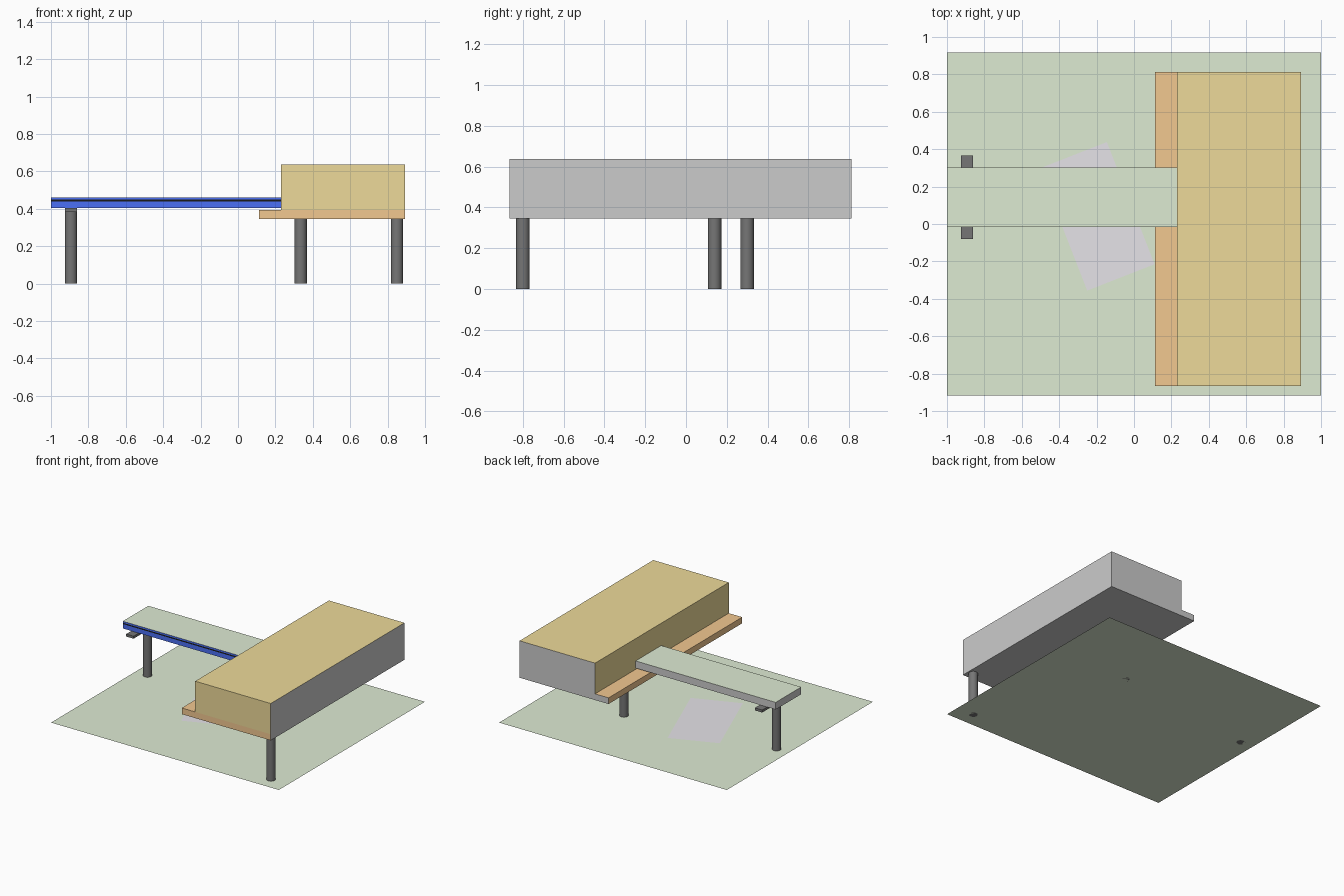
import bpy, bmesh
from mathutils import Vector

if "Cube" in bpy.data.objects:
    bpy.data.objects.remove(bpy.data.objects["Cube"])


def material(name, r, g, b):
    m = bpy.data.materials.new(name)
    m.diffuse_color = (r, g, b, 1)
    m.use_nodes = True
    m.node_tree.nodes["Principled BSDF"].inputs["Base Color"].default_value = m.diffuse_color
    return m


GREY = material("plain_grey", 0.8, 0.8, 0.8)
SAGE = material("sage", 0.73, 0.83, 0.65)
TAN = material("tan", 0.85, 0.70, 0.32)
ORANGE = material("orange", 0.89, 0.58, 0.28)
BLUE = material("blue", 0.07, 0.16, 0.92)
BLACK = material("black", 0.01, 0.01, 0.01)
DARK = material("dark_grey", 0.18, 0.18, 0.18)
LILAC = material("lilac", 0.79, 0.77, 0.81)


def finish(name, bm, mats):
    mesh = bpy.data.meshes.new(name)
    bm.to_mesh(mesh)
    bm.free()
    for m in mats:
        mesh.materials.append(m)
    obj = bpy.data.objects.new(name, mesh)
    bpy.context.collection.objects.link(obj)
    return obj


def prism(name, profile, place, start, end, sides, caps):
    """Extrude a profile; sides = material per profile edge, caps = (end, indices, material)."""
    mats = list(dict.fromkeys(sides + [c[2] for c in caps]))
    bm = bmesh.new()
    rings = [[bm.verts.new(place(u, v, t)) for u, v in profile] for t in (start, end)]
    n = len(profile)
    for i in range(n):
        j = (i + 1) % n
        f = bm.faces.new((rings[0][i], rings[0][j], rings[1][j], rings[1][i]))
        f.material_index = mats.index(sides[i])
    for which, ids, mat in caps:
        f = bm.faces.new([rings[which][i] for i in ids])
        f.material_index = mats.index(mat)
    bmesh.ops.recalc_face_normals(bm, faces=bm.faces[:])
    return finish(name, bm, mats)


def sheet(name, corners, z, mat):
    bm = bmesh.new()
    bm.faces.new([bm.verts.new((x, y, z)) for x, y in corners])
    return finish(name, bm, [mat])


def column(name, x, y, height, r=0.033):
    bpy.ops.mesh.primitive_cylinder_add(vertices=24, radius=r, depth=height,
                                        location=(x, y, height / 2))
    obj = bpy.context.object
    obj.name = name
    obj.data.materials.append(DARK)
    bpy.ops.object.shade_smooth_by_angle()


# Site plane and the rotated paved patch lying on it
sheet("ground", [(-1, -0.916), (1, -0.916), (1, 0.916), (-1, 0.916)], 0, SAGE)
sheet("paved_patch", [(-0.25, -0.356), (0.11, -0.215), (-0.145, 0.438), (-0.505, 0.297)],
      0.002, LILAC)

# Raised building: L-shaped section (x, z) with a ledge, run along y
section = [(0.112, 0.345), (0.893, 0.345), (0.893, 0.394), (0.893, 0.638),
           (0.23, 0.638), (0.23, 0.394), (0.112, 0.394)]
prism("building", section, lambda u, v, t: Vector((u, t, v)), -0.865, 0.812,
      [GREY, GREY, GREY, TAN, TAN, ORANGE, ORANGE],
      [(0, (0, 1, 2, 5, 6), ORANGE), (0, (2, 3, 4, 5), TAN), (1, range(7), GREY)])

# Walkway deck: section (y, z) with a striped front edge, run along x
deck = [(-0.017, 0.404), (0.303, 0.404), (0.303, 0.461), (-0.017, 0.461),
        (-0.017, 0.449), (-0.017, 0.439)]
prism("walkway", deck, lambda u, v, t: Vector((t, u, v)), -1, 0.23,
      [GREY, GREY, SAGE, BLUE, BLACK, BLUE],
      [(0, range(6), GREY), (1, range(6), GREY)])

# Crossbeam under the walkway
beam = [(-0.081, 0.384), (0.365, 0.384), (0.365, 0.404), (-0.081, 0.404)]
prism("crossbeam", beam, lambda u, v, t: Vector((t, u, v)), -0.925, -0.86,
      [DARK] * 4, [(0, range(4), DARK), (1, range(4), DARK)])

# Supporting columns
column("walkway_column", -0.893, 0.14, 0.384)
column("building_column_inner", 0.335, 0.30, 0.345)
column("building_column_corner", 0.85, -0.80, 0.345)
